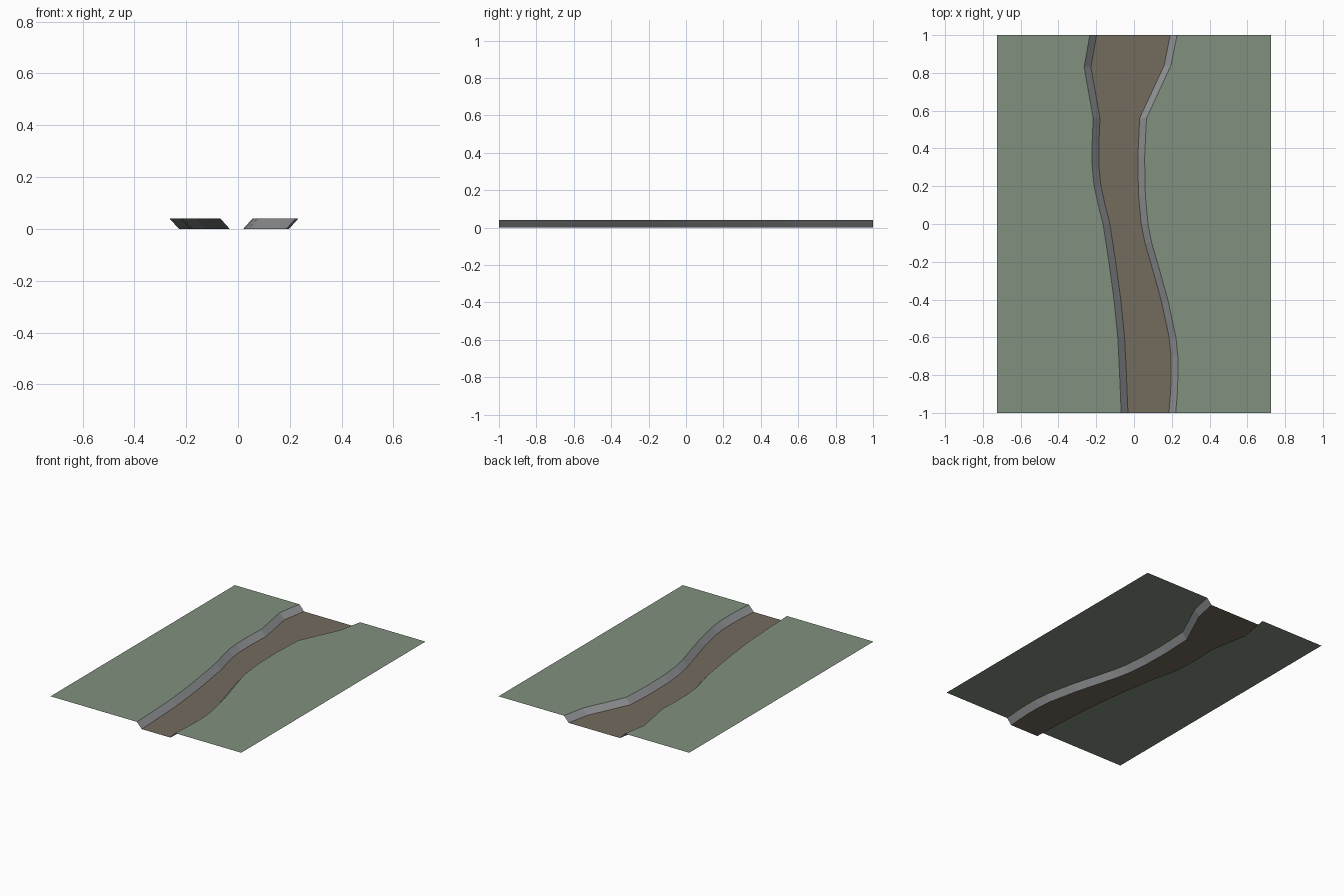
import bpy

cube = bpy.data.objects.get("Cube")
if cube:
    bpy.data.objects.remove(cube, do_unlink=True)

HALF_WIDTH, BANK_TOP, SLOPE = 0.725, 0.04, 0.036

# Foot of each bank as (y, x), front to back
LEFT_FOOT = [(-1, -.032), (-.8, -.04), (-.6, -.05), (-.4, -.07), (-.2, -.097),
             (0, -.128), (.1, -.153), (.2, -.175), (.3, -.185), (.42, -.186),
             (.56, -.18), (.83, -.228), (1, -.198)]
RIGHT_FOOT = [(-1, .185), (-.9, .193), (-.8, .197), (-.7, .196), (-.6, .186),
              (-.4, .143), (-.2, .087), (-.1, .058), (0, .038), (.15, .024),
              (.35, .02), (.56, .03), (.84, .16), (1, .192)]


def material(name, color):
    m = bpy.data.materials.new(name)
    m.use_nodes = True
    m.diffuse_color = (*color, 1)
    m.node_tree.nodes["Principled BSDF"].inputs["Base Color"].default_value = (*color, 1)
    return m


grass = material("grass green", (0.22, 0.285, 0.21))
earth = material("river bed brown", (0.175, 0.145, 0.11))
stone = material("bank grey", (0.30, 0.31, 0.32))


def at(line, y):
    """x of a line at a given y"""
    for (y0, x0), (y1, x1) in zip(line, line[1:]):
        if y <= y1:
            return x0 + (x1 - x0) * (y - y0) / (y1 - y0)
    return line[-1][1]


ROWS = sorted({y for y, x in LEFT_FOOT + RIGHT_FOOT})


def strip(name, mat, edge_a, edge_b):
    """Sheet between two edges, each a function y -> (x, z); a lies left of b"""
    verts = []
    for y in ROWS:
        for edge in (edge_a, edge_b):
            x, z = edge(y)
            verts.append((x, y, z))
    faces = [(2 * i, 2 * i + 1, 2 * i + 3, 2 * i + 2) for i in range(len(ROWS) - 1)]
    mesh = bpy.data.meshes.new(name)
    mesh.from_pydata(verts, [], faces)
    mesh.materials.append(mat)
    ob = bpy.data.objects.new(name, mesh)
    bpy.context.collection.objects.link(ob)
    return ob


def foot_a(y): return at(LEFT_FOOT, y), 0
def foot_b(y): return at(RIGHT_FOOT, y), 0
def brim_a(y): return at(LEFT_FOOT, y) - SLOPE, BANK_TOP
def brim_b(y): return at(RIGHT_FOOT, y) + SLOPE, BANK_TOP
def border_a(y): return -HALF_WIDTH, BANK_TOP
def border_b(y): return HALF_WIDTH, BANK_TOP


# Meadows, sloping banks and the bed between them
strip("right_meadow", grass, border_a, brim_a)
strip("right_bank", stone, brim_a, foot_a)
strip("river_bed", earth, foot_a, foot_b)
strip("left_bank", stone, foot_b, brim_b)
strip("left_meadow", grass, brim_b, border_b)
